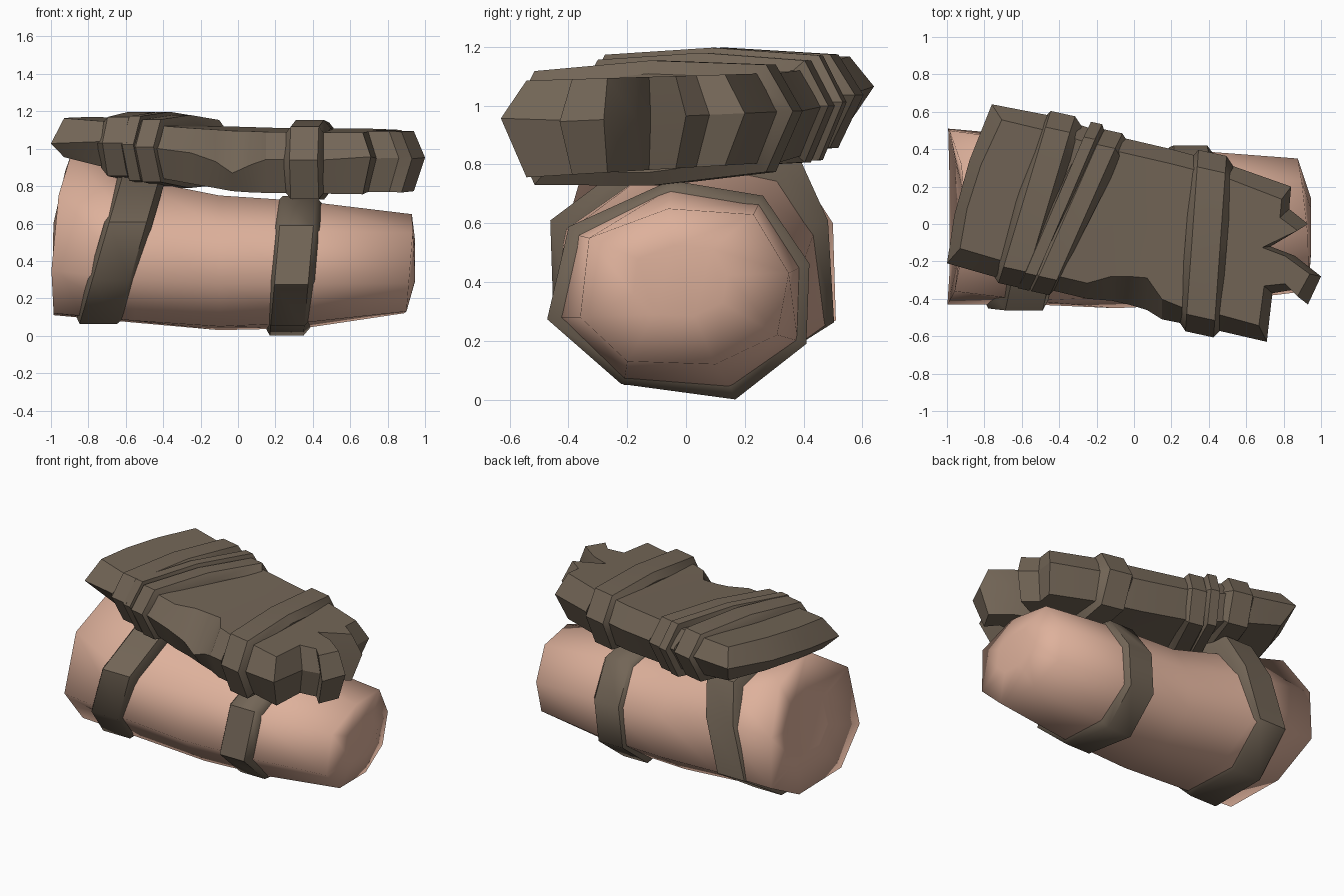
import bpy, bmesh, math

if "Cube" in bpy.data.objects:
    bpy.data.objects.remove(bpy.data.objects["Cube"])


def material(name, rgb):
    m = bpy.data.materials.new(name)
    m.diffuse_color = (*rgb, 1)
    m.use_nodes = True
    m.node_tree.nodes["Principled BSDF"].inputs["Base Color"].default_value = m.diffuse_color
    return m


SKIN = material("skin", (0.73, 0.44, 0.33))
LEATHER = material("dark_leather", (0.17, 0.131, 0.094))


def loft(name, rings, mat, angle):
    """Bridge equal-length closed rings of points and cap both ends."""
    bm = bmesh.new()
    rows = [[bm.verts.new(p) for p in ring] for ring in rings]
    n = len(rows[0])
    for a, b in zip(rows, rows[1:]):
        for i in range(n):
            j = (i + 1) % n
            bm.faces.new((a[i], a[j], b[j], b[i]))
    caps = [bm.faces.new(rows[0]), bm.faces.new(rows[-1])]
    bmesh.ops.triangulate(bm, faces=caps)
    bmesh.ops.recalc_face_normals(bm, faces=bm.faces)
    me = bpy.data.meshes.new(name)
    bm.to_mesh(me)
    bm.free()
    me.materials.append(mat)
    ob = bpy.data.objects.new(name, me)
    bpy.context.collection.objects.link(ob)
    bpy.context.view_layer.objects.active = ob
    ob.select_set(True)
    bpy.ops.object.shade_smooth_by_angle(angle=math.radians(angle))
    ob.select_set(False)
    return ob


def scaled(section, s, c):
    return [(c[0] + (y - c[0]) * s, c[1] + (z - c[1]) * s) for y, z in section]


# Arm cross-sections (y, z), from the wide end to the narrow end
wide = [(-.43, .35), (-.25, .12), (.2, .11), (.51, .27),
        (.5, .6), (.32, .88), (-.02, .97), (-.36, .75)]
upper = [(-.43, .3), (-.22, .08), (.18, .07), (.47, .25),
         (.44, .58), (.33, .77), (-.04, .84), (-.41, .58)]
middle = [(-.45, .28), (-.21, .05), (.16, .03), (.4, .2),
          (.4, .47), (.26, .68), (-.05, .75), (-.39, .58)]
lower = [(-.43, .28), (-.21, .07), (.15, .04), (.38, .2),
         (.39, .45), (.25, .67), (-.05, .72), (-.37, .56)]
narrow = [(-.36, .28), (-.2, .13), (.1, .12), (.31, .22),
          (.35, .43), (.23, .63), (-.06, .65), (-.33, .55)]


def wide_x(z):
    return -1 + .1 * (max(0, z - .4) / .55) ** 2 + .05 * max(0, .4 - z)


def ring(x, section):
    return [(x, y, z) for y, z in section]


arm_rings = [
    [(wide_x(z) + .06, y, z) for y, z in scaled(wide, .45, (.05, .5))],
    [(wide_x(z), y, z) for y, z in wide],
    ring(-.55, upper), ring(-.1, middle), ring(.35, lower),
    [(.9 + .08 * max(0, z - .12) * (1 - .3 * (z > .6)) - .14 * max(0, y), y, z)
     for y, z in narrow],
    ring(.945, scaled(narrow, .45, (-.03, .42))),
]
loft("arm", arm_rings, SKIN, 180)


# Straps around the arm, leaning along it
def arm_strap(name, section, x0, lean, half):
    rows = []
    for dx, grow in ((-half, .95), (-half + .025, 1.05),
                     (half - .035, 1.05), (half, .93)):
        rows.append([(x0 + lean * z + dx, y, z)
                     for y, z in scaled(section, grow, (0, .41))])
    loft(name, rows, LEATHER, 50)


arm_strap("upper_arm_strap", [(-.43, .3), (-.22, .08), (.18, .08), (.48, .27),
                              (.46, .6), (.36, .82), (-.04, .9), (-.44, .6)],
          -.76, .29, .13)
arm_strap("lower_arm_strap", [(-.45, .28), (-.21, .07), (.16, .02), (.39, .2),
                              (.40, .46), (.25, .68), (-.05, .73), (-.38, .58)],
          .265, .09, .12)


# Upper and lower surface heights of the guard pad
def top_z(x, y):
    return 1.09 + .07 * max(0, -x) + .03 * (y + .4)


def low_z(x, y):
    return .765 + .17 * max(0, -x) + .12 * max(0, -x - .8) + .06 * (y + .4)


def inset(x, y, extra=0):
    mid = .01 - .22 * x
    x2 = x * (.94 if x > .6 else .93 if x < -.7 else 1)
    return x2, mid + (y - mid) * .82 + extra


# Guard pad outline: x, y, extra inset of the upper edge, drop of the ridge
outline = [(-1, -.21, 0, .06), (-.96, .05, 0, .06), (-.88, .34, 0, .05),
           (-.76, .64, 0, .02),
           (-.45, .58, 0, 0), (-.1, .47, 0, 0), (.2, .4, 0, 0), (.5, .32, 0, 0),
           (.84, .2, 0, 0), (.83, .08, 0, 0), (.93, 0, 0, 0),
           (.73, -.12, 0, 0), (.86, -.17, 0, 0), (1, -.28, 0, 0),
           (.93, -.43, 0, 0), (.86, -.35, 0, 0), (.74, -.37, 0, 0),
           (.71, -.63, 0, -.02), (.45, -.57, 0, 0), (.25, -.53, 0, 0),
           (.15, -.51, .02, 0), (.07, -.46, .09, .03), (-.03, -.43, .07, .08),
           (-.12, -.41, .05, .03), (-.25, -.4, 0, 0), (-.5, -.34, 0, 0),
           (-.72, -.29, 0, 0)]
top, ridge, low = [], [], []
for x, y, extra, drop in outline:
    tx, ty = inset(x, y, extra)
    lx, ly = inset(x, y)
    top.append((tx, ty, top_z(tx, ty)))
    low.append((lx, ly, low_z(lx, ly)))
    ridge.append((x, y, (top_z(x, y) + low_z(x, y)) / 2 + .02 - drop))
loft("guard_pad", [low, ridge, top], LEATHER, 28)


# Bands wrapped around the guard pad from a front point to a back point
def pad_band(name, front, back, half, raise_by=.03):
    rows = []
    edge = min(.035, half * .4)
    for dx, o in ((-half, -.015), (-half + edge, raise_by),
                  (half - edge, raise_by), (half, -.015)):
        pts = []
        for t, side in ((.5, 1), (.1, 1), (0, 0), (.1, -1),
                        (.5, -1), (.9, -1), (1, 0), (.9, 1)):
            x = front[0] + (back[0] - front[0]) * t
            y = front[1] + (back[1] - front[1]) * t
            hi, lo = top_z(x, y), low_z(x, y)
            crown = o + (.025 if t == .5 else 0)
            z = (hi + lo) / 2 + .02 if side == 0 else hi + crown if side > 0 else lo - crown
            if t != .5:
                y += o * (1 if t > .5 else -1)
            # keep the band square to its own direction
            pts.append((x + dx, y - dx * .22, z))
        rows.append(pts)
    loft(name, rows, LEATHER, 35)


pad_band("front_pad_band", (.35, -.56), (.42, .35), .11)
pad_band("rear_pad_band", (-.66, -.3), (-.38, .56), .1)
pad_band("thin_pad_band", (-.59, -.31), (-.2, .5), .05, .04)
pad_band("middle_pad_band", (-.5, -.34), (-.11, .465), .08)
